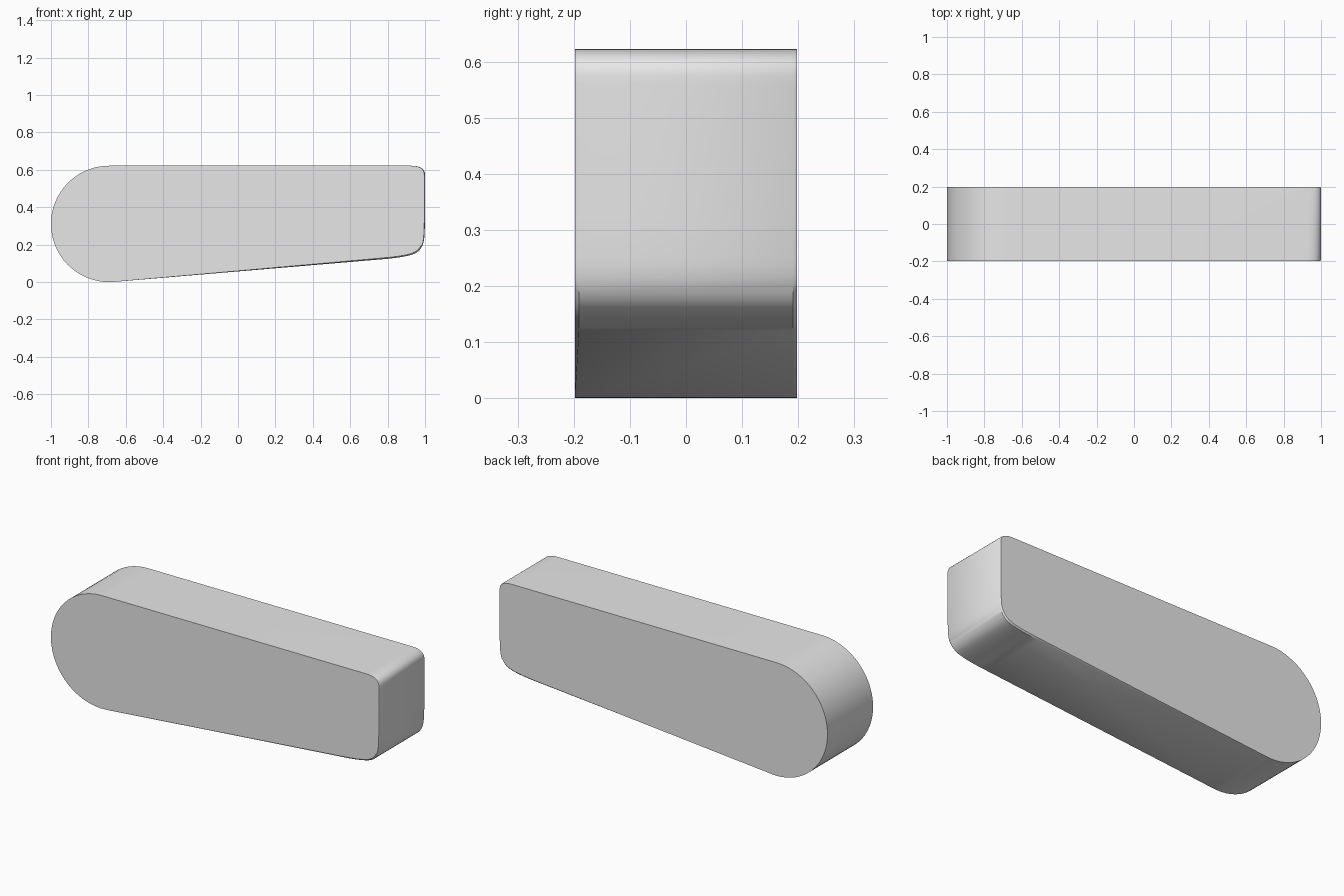
import bpy, bmesh, math

cube = bpy.data.objects.get("Cube")
if cube:
    bpy.data.objects.remove(cube, do_unlink=True)

HALF_WIDTH, RADIUS, CENTRE_X = 0.198, 0.311, -0.689

grey = bpy.data.materials.new("light_grey")
grey.use_nodes = True
grey.diffuse_color = (0.8, 0.8, 0.8, 1)
grey.node_tree.nodes["Principled BSDF"].inputs["Base Color"].default_value = (0.8, 0.8, 0.8, 1)


def bezier(a, b, c, steps=8):
    """Rounded corner from a to c, pulled towards b."""
    return [tuple((1 - t) ** 2 * p + 2 * t * (1 - t) * q + t * t * r
                  for p, q, r in zip(a, b, c))
            for t in (i / steps for i in range(steps + 1))]


# Side outline: round large end, sloping underside, softened narrow end
outline = []
for i in range(37):
    angle = math.radians(90 + 185 * i / 36)
    outline.append((CENTRE_X + RADIUS * math.cos(angle), RADIUS + RADIUS * math.sin(angle)))
outline += bezier((0.76, 0.121), (0.90, 0.132), (0.945, 0.152), 5)
outline += bezier((0.945, 0.152), (0.994, 0.175), (0.997, 0.25))[1:]
outline += [(1.0, 0.32), (1.0, 0.56)]
outline += bezier((1.0, 0.575), (0.998, 0.622), (0.925, 0.622))


def rim(x, z):
    """Slightly pulled-in rim, growing towards the lower narrow end."""
    grow = min(max((x + 0.5) / 1.3, 0), 1)
    low = 1 if z < 0.2 else 0
    return x - (0.004 * grow if x > 0.94 else 0), z + 0.007 * grow * low


# Loft the outline across the width
bm = bmesh.new()
rings = []
for y in (-HALF_WIDTH, -0.191, 0.191, HALF_WIDTH):
    points = [rim(*p) for p in outline] if abs(y) == HALF_WIDTH else outline
    rings.append([bm.verts.new((x, y, z)) for x, z in points])
count = len(outline)
for near, far in zip(rings, rings[1:]):
    for i in range(count):
        j = (i + 1) % count
        bm.faces.new((near[i], near[j], far[j], far[i]))
bm.faces.new(rings[0])
bm.faces.new(rings[-1][::-1])
bmesh.ops.recalc_face_normals(bm, faces=bm.faces)

mesh = bpy.data.meshes.new("tapered_block")
bm.to_mesh(mesh)
bm.free()
mesh.materials.append(grey)
block = bpy.data.objects.new("tapered_block", mesh)
bpy.context.collection.objects.link(block)

# Smooth sides with crisp end faces
bpy.ops.object.select_all(action="DESELECT")
block.select_set(True)
bpy.context.view_layer.objects.active = block
bpy.ops.object.shade_smooth_by_angle(angle=math.radians(30))
